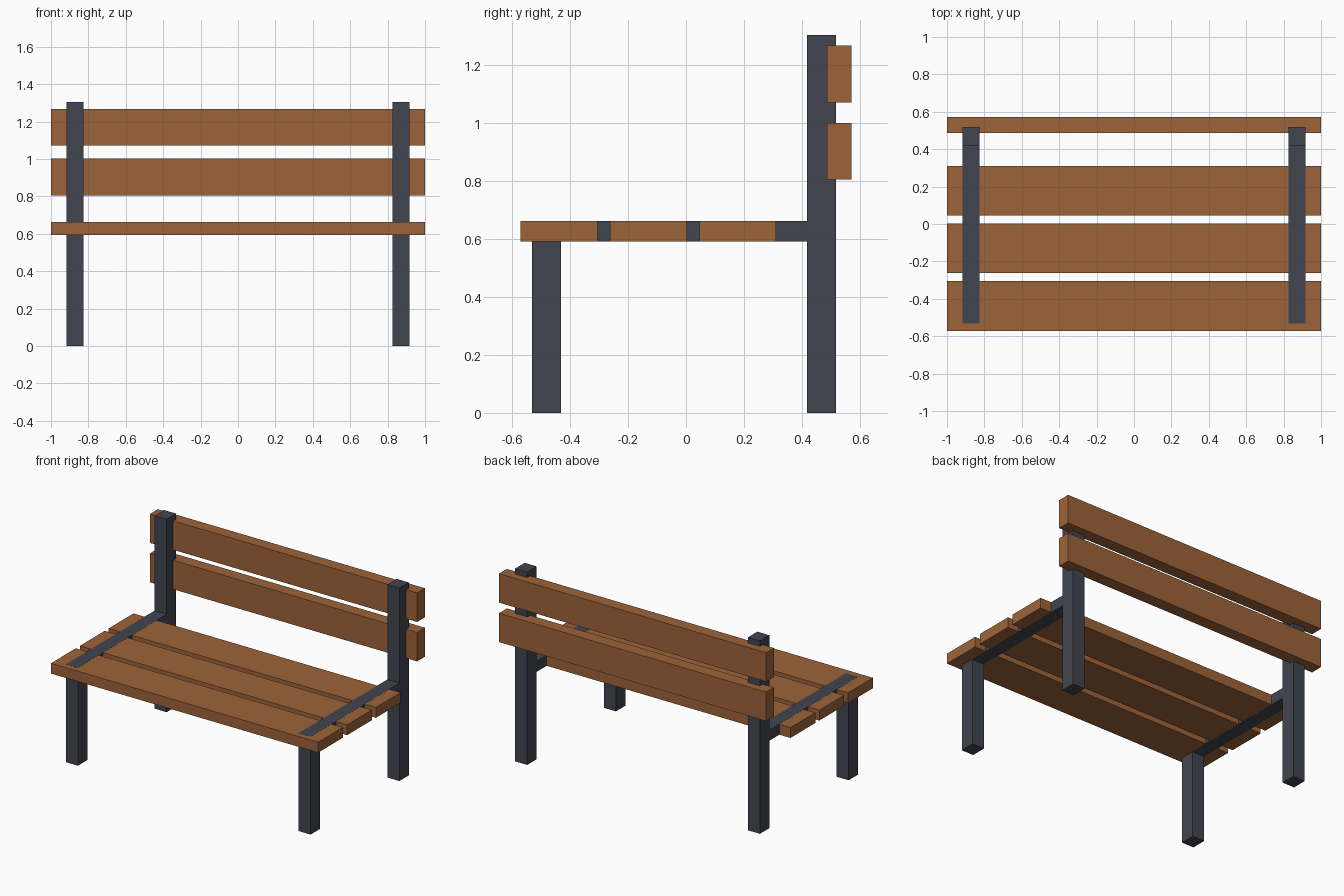
import bpy

if "Cube" in bpy.data.objects:
    bpy.data.objects.remove(bpy.data.objects["Cube"])


def material(name, rgb):
    m = bpy.data.materials.new(name)
    m.diffuse_color = (*rgb, 1.0)
    m.use_nodes = True
    m.node_tree.nodes["Principled BSDF"].inputs["Base Color"].default_value = m.diffuse_color
    return m


WOOD = material("brown_wood", (0.337, 0.127, 0.042))
METAL = material("dark_metal", (0.054, 0.060, 0.080))


def box(name, x, y, z, mat):
    """Box from (min, max) ranges along each axis."""
    ranges = (x, y, z)
    bpy.ops.mesh.primitive_cube_add(size=1, location=[(a + b) / 2 for a, b in ranges])
    ob = bpy.context.object
    ob.name = name
    ob.scale = [b - a for a, b in ranges]
    bpy.ops.object.transform_apply(location=False, rotation=False, scale=True)
    ob.data.materials.append(mat)
    return ob


SEAT_BOTTOM, SEAT_TOP = 0.592, 0.662
PROUD = 0.0006  # rails sit a hair proud of the slats

# Seat slats
for i, y0 in enumerate((-0.571, -0.262, 0.046)):
    box(f"seat_slat_{i + 1}", (-1, 1), (y0, y0 + 0.265), (SEAT_BOTTOM, SEAT_TOP), WOOD)

# Backrest slats
for i, z0 in enumerate((0.805, 1.072)):
    box(f"back_slat_{i + 1}", (-1, 1), (0.487, 0.571), (z0, z0 + 0.196), WOOD)

# Side frames: front leg, tall back post and the rail joining them
for side, cx in (("left", -0.871), ("right", 0.871)):
    x = (cx - 0.045, cx + 0.045)
    box(f"front_leg_{side}", x, (-0.532, -0.431), (0, SEAT_BOTTOM), METAL)
    box(f"back_post_{side}", x, (0.417, 0.518), (0, 1.305), METAL)
    box(f"seat_rail_{side}", x, (-0.532, 0.417),
        (SEAT_BOTTOM - PROUD, SEAT_TOP + PROUD), METAL)
